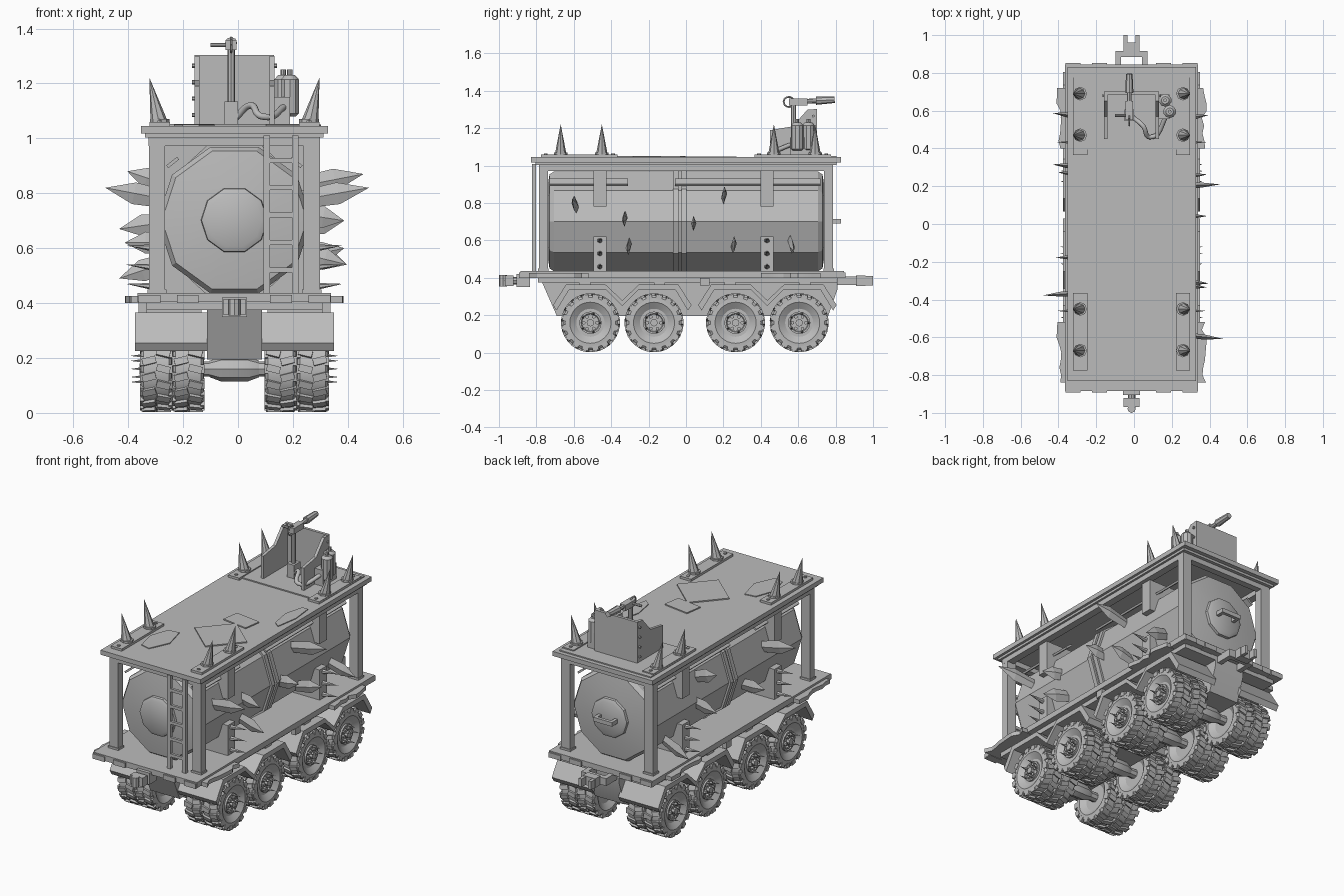
import bpy, bmesh, math, random
from math import sin, cos, pi
from mathutils import Matrix, Vector

cube = bpy.data.objects.get("Cube")
if cube:
    bpy.data.objects.remove(cube)

random.seed(4)
SIDES = (-1, 1)
OFFSET = -.013       # the body sits slightly off centre
grey = bpy.data.materials.new("worn_grey_metal")
grey.use_nodes = True
grey.diffuse_color = (.5, .5, .5, 1)
grey.node_tree.nodes["Principled BSDF"].inputs["Base Color"].default_value = grey.diffuse_color


def place(name, data):
    ob = bpy.data.objects.new(name, data)
    bpy.context.scene.collection.objects.link(ob)
    ob.location.x = OFFSET
    return ob


def finish(name, bm):
    bmesh.ops.recalc_face_normals(bm, faces=bm.faces)
    mesh = bpy.data.meshes.new(name)
    bm.to_mesh(mesh)
    bm.free()
    mesh.materials.append(grey)
    mesh.shade_smooth()
    mesh.set_sharp_from_angle(angle=math.radians(28))
    return place(name, mesh)


def add_box(bm, centre, size, turn=Matrix()):
    matrix = Matrix.Translation(centre) @ turn.to_4x4() @ Matrix.Diagonal((*size, 1))
    bmesh.ops.create_cube(bm, size=1, matrix=matrix)


def box(name, centre, size, turn=Matrix()):
    bm = bmesh.new()
    add_box(bm, centre, size, turn)
    return finish(name, bm)


def add_cone(bm, start, end, radius, tip=None, sides=8, flat=1):
    start, end = Vector(start), Vector(end)
    line = end - start
    matrix = Matrix.Translation((start + end) / 2) @ line.to_track_quat('Z', 'Y').to_matrix().to_4x4()
    matrix = matrix @ Matrix.Diagonal((flat, 1, 1, 1))
    bmesh.ops.create_cone(bm, cap_ends=True, segments=sides, radius1=radius,
                          radius2=radius if tip is None else tip, depth=line.length, matrix=matrix)


def cone(name, start, end, radius, tip=None, sides=8):
    bm = bmesh.new()
    add_cone(bm, start, end, radius, tip, sides)
    return finish(name, bm)


def prism(name, points, axis, low, high):
    put = {'x': lambda u, v, w: (w, u, v), 'y': lambda u, v, w: (u, w, v),
           'z': lambda u, v, w: (u, v, w)}[axis]
    bm = bmesh.new()
    face = bm.faces.new([bm.verts.new(put(u, v, low)) for u, v in points])
    grown = bmesh.ops.extrude_face_region(bm, geom=[face])["geom"]
    bmesh.ops.translate(bm, vec=Vector(put(0, 0, high - low)),
                        verts=[g for g in grown if isinstance(g, bmesh.types.BMVert)])
    return finish(name, bm)


def add_lathe(bm, profile, sides, axis, height=0):
    rings = []
    for along, radius in profile:
        ring = []
        for i in range(sides):
            u, v = radius * cos(2 * pi * i / sides), radius * sin(2 * pi * i / sides) + height
            ring.append(bm.verts.new((along, u, v) if axis == 'x' else (u, along, v)))
        rings.append(ring)
    for first, second in zip(rings, rings[1:]):
        for i in range(sides):
            j = (i + 1) % sides
            bm.faces.new((first[i], first[j], second[j], second[i]))
    bm.faces.new(rings[0])
    bm.faces.new(rings[-1])


def lathe(name, profile, sides, axis, height=0):
    bm = bmesh.new()
    add_lathe(bm, profile, sides, axis, height)
    return finish(name, bm)


# Wheels: one shared mesh with tread blocks, hub and bolts
bm = bmesh.new()
tyre = [(.035, .075), (.058, .11), (.056, .135), (.046, .147)]
add_lathe(bm, [(-a, r) for a, r in tyre] + tyre[::-1], 32, 'x')
for i in range(32):
    side = SIDES[i % 2]
    roll = Matrix.Rotation(2 * pi * i / 32, 4, 'X')
    add_box(bm, roll @ Vector((side * .026, 0, .148)), (.05, .026, .018), roll @ Matrix.Rotation(side / 4, 4, 'Z'))
    add_box(bm, roll @ Vector((side * .052, 0, .138)), (.014, .034, .026), roll)
add_lathe(bm, [(.03, .06), (.046, .06), (.046, .05), (.04, .046)], 16, 'x')
add_lathe(bm, [(.03, .02), (.06, .02)], 8, 'x')
for i in range(6):
    bolt = Vector((.03, .036 * cos(i * pi / 3), .036 * sin(i * pi / 3)))
    add_cone(bm, bolt, bolt + Vector((.024, 0, 0)), .01, sides=6)
wheel = finish("wheel", bm)
wheel_mesh = wheel.data
bpy.data.objects.remove(wheel)

BOGIES = (-.341, .435)
AXLE = .16
for y in [bogie + side * .17 for bogie in BOGIES for side in SIDES]:
    cone("axle", (-.3, y, AXLE), (.3, y, AXLE), .028)
    lathe("differential", [(-.09, .03), (-.05, .045), (.05, .045), (.09, .03)], 8, 'x', AXLE).location.y = y
    for side in SIDES:
        for x in (.168, .285):
            copy = place("wheel", wheel_mesh)
            copy.location = (OFFSET + side * x, y, AXLE)
            copy.rotation_euler.z = 0 if side > 0 else pi
        for k in range(5):
            angle = k * 2 * pi / 5
            root = Vector((side * .32, y + cos(angle) / 20, AXLE + sin(angle) / 20))
            cone("hub_spike", root, root + Vector((side * .06, 0, 0)), .009, 0, 5)

# Central chassis beam with sloped ends, deck above
prism("centre_beam", [(-.78, .4), (-.69, .195), (.76, .195), (.81, .34), (.81, .4)], 'x', -.1, .1)
box("deck", (0, -.02, .42), (.705, 1.73, .034))
box("deck_frame", (0, .01, .39), (.64, 1.6, .03))

# Folded sheet fenders over each wheel pair, ragged plates along the deck edge
outer = [(-.37, .255), (-.3, .365), (-.09, .365), (0, .28)]
outer += [(-y, z) for y, z in outer[-2::-1]]
lower = [(y * .95, z - .03) for y, z in reversed(outer)]
for side in SIDES:
    box("deck_bracket", (side * .335, .1, .38), (.03, .05, .04))
    for bogie in BOGIES:
        prism("fender", [(bogie + y, z) for y, z in outer + lower], 'x', side * .09, side * .362)
        for end in SIDES:
            box("fender_mount", (side * .22, bogie + end * .2, .372), (.2, .06, .03))
    for y in (-.68, .56):
        edge = [(side * random.uniform(.37, .4), y + k * .04) for k in range(-4, 5)]
        prism("ragged_plate", [(side * .33, y - .16)] + edge + [(side * .33, y + .16)], 'z', .4, .425)

# Bumper lugs and towing hitches
for x in (.17, .31):
    for side in SIDES:
        for y in (-.868, .828):
            box("bumper_lug", (side * x, y, .415), (.08, .05, .03))
HITCH = .385
box("front_hitch_block", (0, -.87, HITCH), (.09, .07, .07))
cone("front_hitch_rod", (0, -.86, HITCH), (0, -.98, HITCH), .02)
box("front_hitch_head", (0, -.945, HITCH), (.085, .045, .055))
cone("front_hitch_pin", (0, -.978, HITCH - .03), (0, -.978, HITCH + .03), .022)
for side in SIDES:
    box("rear_hitch_arm", (side * .07, .86, HITCH), (.03, .1, .045))
    box("rear_hitch_fork", (side * .032, .968, HITCH), (.02, .064, .05))
box("rear_hitch_bar", (0, .9, HITCH), (.17, .03, .045))
box("rear_hitch_head", (0, .935, HITCH), (.085, .05, .055))

# Ten-sided tank with shallow end caps, centre ribs and hatches
MIDDLE, RADIUS = .702, .281
cap = [(.75, .125), (.73, .264), (.705, RADIUS)]
lathe("tank", [(-y, r) for y, r in cap] + cap[::-1], 10, 'y', MIDDLE)
for y in (-.055, -.01):
    lathe("tank_rib", [(y - .014, RADIUS + .013), (y + .014, RADIUS + .013)], 10, 'y', MIDDLE)
for side in SIDES:
    lathe("hatch", [(side * .73, .125), (side * .765, .12), (side * .775, .1)], 10, 'y', MIDDLE)
    box("handle_stub", (side * .055, .79, MIDDLE), (.02, .06, .025))
box("hatch_handle", (0, .82, MIDDLE), (.13, .02, .025))

# Roof, its frame and corner posts
box("roof", (0, 0, 1.031), (.68, 1.66, .028))
box("roof_lower_trim", (0, 0, 1.013), (.65, 1.61, .02))
gusset = [(.1, .27), (.29, .27), (.29, .08), (.25, .08), (.215, .165)]
for side in SIDES:
    box("roof_side_beam", (side * .29, 0, .99), (.045, 1.57, .035))
    box("roof_end_beam", (0, side * .765, .99), (.62, .04, .035))
    for end in SIDES:
        box("corner_post", (side * .282, end * .762, .705), (.06, .046, .55))
        box("post_foot", (side * .282, end * .762, .442), (.07, .056, .014))
    # tank hangers above, spiked saddles below
    for y in (-.46, .433):
        for name, up in (("tank_hanger", 1), ("tank_saddle", -1)):
            prism(name, [(side * u, MIDDLE + up * v) for u, v in gusset], 'y', y - .035, y + .035)
        for z in (.46, .53, .6):
            cone("saddle_spike", (side * .29, y, z), (side * .395, y, z + .01), .014, 0, 6)
    # armour strips under the roof edge
    for y, length in ((-.52, .42), (.33, .78)):
        box("armour_strip", (side * .225, y, .912), (.012, length, .05), Matrix.Rotation(-side * .9, 4, 'Y'))

# Roof corner plates with outward leaning spikes
TOP = 1.045
box("rear_roof_plate", (0, .6, TOP), (.62, .41, .014))
for x in (-.272, .272):
    for y in (-.57, .57):
        box("spike_plate", (x, y, TOP + .006), (.075, .41, .016))
        for end in SIDES:
            spot = y + .01 + end * .11
            cone("roof_spike_base", (x, spot, TOP), (x, spot, TOP + .025), .036)
            cone("roof_spike", (x, spot, TOP), (x * 1.14, spot, TOP + .177), .034, 0)
            cone("plate_bolt", (x, y + end * .18, TOP), (x, y + end * .18, TOP + .02), .01, sides=6)

# Patches and torn scraps on the roof
box("roof_patch", (.1, -.29, TOP), (.24, .25, .014), Matrix.Rotation(.85, 4, 'Z'))
box("small_roof_patch", (.085, -.07, TOP), (.17, .11, .014), Matrix.Rotation(-.15, 4, 'Z'))
for x, y, width, length in ((-.15, -.54, .08, .18), (.28, .13, .05, .19)):
    scrap = [(x + width * random.uniform(.7, 1) * cos(k), y + length * random.uniform(.7, 1) * sin(k)) for k in range(6)]
    prism("torn_scrap", scrap, 'z', TOP - .01, TOP + .005)

# Ladder on the front
for x in (.117, .222):
    box("ladder_rail", (x, -.812, .72), (.024, .022, .58))
for i in range(5):
    box("ladder_rung", (.17, -.812, .52 + i / 10), (.1, .016, .018))

# Jagged blades in the tank sides: side, y, z, reach, rise
blades = [(1, -.58, .77, .49, .05), (1, .2, .82, .47, .05), (1, -.32, .73, .4, -.03),
          (1, -.3, .59, .41, -.05), (1, .04, .68, .4, .02), (1, .25, .56, .4, .04), (1, .55, .61, .41, -.07),
          (-1, -.36, .77, .47, .05), (-1, .26, .82, .39, .06), (-1, .3, .7, .42, -.03),
          (-1, -.17, .62, .4, 0), (-1, .56, .56, .42, -.07)]
for side, y, z, reach, rise in blades:
    root = Vector((side * .21, y, z))
    tip = Vector((side * reach, y * 1.05, z + rise))
    middle = root.lerp(tip, .6)
    bm = bmesh.new()
    add_cone(bm, root, middle, .03, .04, 4, .35)
    add_cone(bm, middle, tip, .04, 0, 4, .35)
    finish("side_blade", bm)

# Gun shield: back wall with sloped side walls
wall = [(.45, TOP), (.45, 1.19), (.57, 1.21), (.65, 1.3), (.7, 1.3), (.7, TOP)]
for side in SIDES:
    prism("shield_side", wall, 'x', side * .128, side * .146)
    for k in range(4):
        z = TOP + .04 + k * .06
        cone("shield_bolt", (side * .14, .68, z), (side * .155, .68, z), .008, sides=6)
box("shield_back", (0, .692, 1.174), (.29, .018, .258))

# Gun on its pole
GUN = Vector((-.012, .575, 1.34))
box("gun_foot", GUN - Vector((0, 0, .25)), (.05, .06, .09))
cone("gun_pole", GUN - Vector((0, 0, .25)), GUN, .014)
box("gun_body", GUN + Vector((0, .025, 0)), (.04, .1, .036))
cone("gun_barrel", GUN, GUN + Vector((0, .18, .01)), .013)
cone("gun_muzzle", GUN + Vector((0, .12, .007)), GUN + Vector((0, .22, .012)), .022, .017)
cone("gun_handle", GUN, GUN - Vector((.075, 0, 0)), .008)
ring = [GUN + Vector((0, .028 * cos(k * pi / 5) - .025, .028 * sin(k * pi / 5))) for k in range(10)]
for k, point in enumerate(ring):
    cone("gun_ring_grip", ring[k - 1], point, .005, sides=5)

# Fuel canisters and hose
for x, y in ((.178, .655), (.202, .595)):
    can = lathe("canister", [(-.075, .022), (-.065, .034), (.06, .034), (.075, .02)], 10, 'x')
    can.rotation_euler.y = -pi / 2
    can.location = (OFFSET + x, y, 1.155)
    cone("canister_valve", (x, y, 1.22), (x, y, 1.25), .01)
box("canister_rack", (.172, .62, 1.1), (.06, .13, .1))
hose = bpy.data.curves.new("hose", 'CURVE')
hose.dimensions = '3D'
hose.bevel_depth = .012
path = hose.splines.new('BEZIER')
stops = [(0, .57, 1.07), (.06, .52, 1.12), (.1, .46, 1.08), (.19, .58, 1.12)]
path.bezier_points.add(len(stops) - 1)
for point, stop in zip(path.bezier_points, stops):
    point.co = stop
    point.handle_left_type = point.handle_right_type = 'AUTO'
hose.materials.append(grey)
place("fuel_hose", hose)
